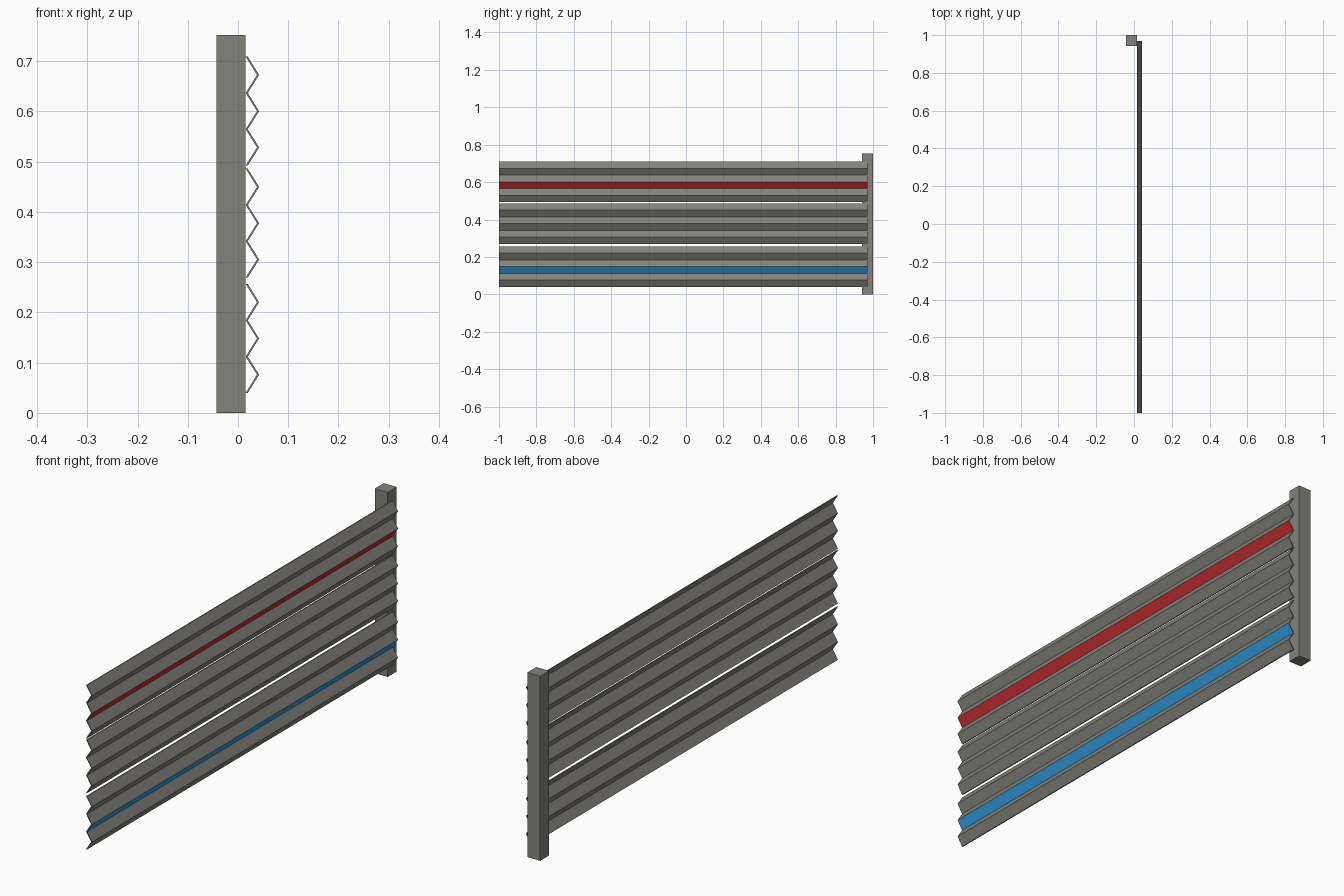
import bpy, bmesh

if "Cube" in bpy.data.objects:
    bpy.data.objects.remove(bpy.data.objects["Cube"])


def material(name, rgb):
    m = bpy.data.materials.new(name)
    m.diffuse_color = (*rgb, 1.0)
    m.use_nodes = True
    m.node_tree.nodes["Principled BSDF"].inputs["Base Color"].default_value = m.diffuse_color
    return m


GREY = material("galvanised_grey", (0.23, 0.225, 0.20))
RED = material("red_paint", (0.58, 0.026, 0.03))
BLUE = material("blue_paint", (0.03, 0.34, 0.75))


def extrude_profile(name, profile, axis_vec, mats):
    """Extrude a closed profile along a vector into a solid object."""
    bm = bmesh.new()
    face = bm.faces.new([bm.verts.new(p) for p in profile])
    res = bmesh.ops.extrude_face_region(bm, geom=[face], use_keep_orig=True)
    verts = [g for g in res["geom"] if isinstance(g, bmesh.types.BMVert)]
    bmesh.ops.translate(bm, verts=verts, vec=axis_vec)
    bmesh.ops.recalc_face_normals(bm, faces=bm.faces[:])
    me = bpy.data.meshes.new(name)
    bm.to_mesh(me)
    bm.free()
    for m in mats:
        me.materials.append(m)
    ob = bpy.data.objects.new(name, me)
    bpy.context.collection.objects.link(ob)
    return ob


# square post at the far end
x0, x1, y0, y1 = -0.043, 0.015, 0.942, 1.0
extrude_profile("post", [(x0, y0, 0), (x1, y0, 0), (x1, y1, 0), (x0, y1, 0)],
                (0, 0, 0.752), [GREY])

# three corrugated panels, each a zigzag sheet with three ridges
PITCH, THICK = 0.0361, 0.0042
VALLEY, RIDGE = 0.0195, 0.042
panels = [("top_panel", 0.709, RED), ("middle_panel", 0.486, None),
          ("bottom_panel", 0.2565, BLUE)]
for name, top, stripe in panels:
    outer = [(RIDGE if i % 2 else VALLEY, -1.0, top - i * PITCH) for i in range(7)]
    inner = [(x - THICK, y, z) for x, y, z in reversed(outer)]
    ob = extrude_profile(name, outer + inner, (0, 1.97, 0),
                         [GREY] + ([stripe] if stripe else []))
    if stripe:
        # paint the underside of the middle ridge, outer side only
        for p in ob.data.polygons:
            if (p.normal.x > 0.5 and p.normal.z < -0.2
                    and abs(p.center.z - (top - 3.5 * PITCH)) < 0.01):
                p.material_index = 1
